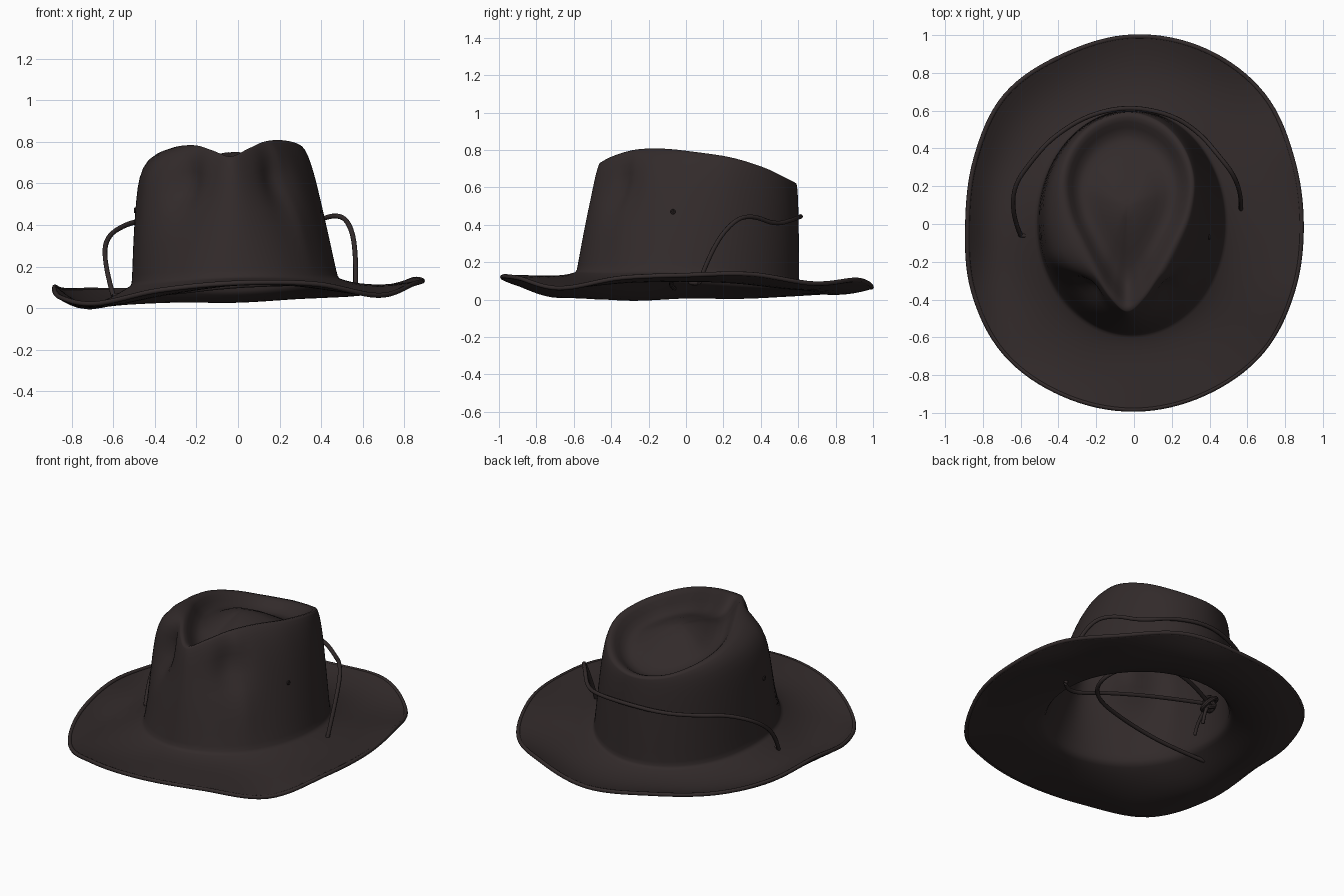
import bpy, math
from mathutils import Vector

cube = bpy.data.objects.get("Cube")
if cube:
    bpy.data.objects.remove(cube)

N = 128


def material(name, rgb):
    m = bpy.data.materials.new(name)
    m.use_nodes = True
    m.diffuse_color = (*rgb, 1)
    bsdf = m.node_tree.nodes["Principled BSDF"]
    bsdf.inputs["Base Color"].default_value = (*rgb, 1)
    bsdf.inputs["Roughness"].default_value = 0.9
    return m


felt = material("dark brown felt", (0.032, 0.0235, 0.0235))
leather = material("dark leather cord", (0.030, 0.022, 0.022))


def around(table, i):
    """Smooth closed interpolation of evenly spaced values."""
    k = len(table)
    u = i * k / N
    a, t = int(u), u % 1
    p0, p1, p2, p3 = (table[(a + j) % k] for j in (-1, 0, 1, 2))
    return p1 + 0.5 * t * (p2 - p0 + t * (2 * p0 - 5 * p1 + 4 * p2 - p3
                                          + t * (3 * (p1 - p2) + p3 - p0)))


def mirrored(half):
    """Right-half values from back to front become a full turn from +x."""
    front_to_back = half[::-1]
    loop = front_to_back + half[1:-1]      # starts at the front, runs by +x
    return loop[4:] + loop[:4]


def smoothstep(a, b, x):
    t = min(1, max(0, (x - a) / (b - a)))
    return t * t * (3 - 2 * t)


# Brim outline, edge height, sag and crown seam height, anticlockwise from +x
brim_r = [.895, .915, .975, 1, 1, .975, .97, .915, .89, .93, .975, .985, .99, .98, .965, .92]
edge_z = [.14, .145, .095, .115, .075, .09, .095, .095, .11, .06, .03, .095, .13, .125, .07, .125]
sag = [.015, .02, .015, .03, .02, .025, .04, .06, .075, .06, .02, .015, 0, 0, 0, .015]
seam_z = [.115, .08, .05, .05, .08, .10, .12, .12]

# Teardrop crest of the crown
half_w = [0, .17, .29, .345, .32, .245, .165, .085, 0]
crest_y = mirrored([.59, .535, .41, .24, .05, -.12, -.27, -.39, -.46])
crest_z = mirrored([.62, .645, .70, .75, .78, .80, .797, .765, .73])
crest_x = mirrored(half_w)
crest_x = [w if i <= 4 or i >= 12 else -w for i, w in enumerate(crest_x)]


def angle(i):
    return 2 * math.pi * i / N


def edge_point(i):
    r = around(brim_r, i) - .008
    return Vector((r * math.cos(angle(i)), r * math.sin(angle(i)), around(edge_z, i)))


def seam_point(i):
    return Vector((-.015 + .495 * math.cos(angle(i)), .01 + .595 * math.sin(angle(i)),
                   around(seam_z, i)))


def crest_point(i):
    x = around(crest_x, i)
    return Vector((x - .035, around(crest_y, i),
                   around(crest_z, i) + .09 * min(x, 0) + .03 * max(x, 0)))


def brim_ring(s):
    ring = []
    for i in range(N):
        p = seam_point(i).lerp(edge_point(i), s)
        p.z -= around(sag, i) * math.sin(math.pi * s ** 1.3)
        p.z += .03 * (1 - s) ** 6
        ring.append(p)
    return ring


def wall_ring(h, f):
    ring = []
    for i in range(N):
        a, b = seam_point(i), crest_point(i)
        a.z += .03
        c, s = math.cos(angle(i)), math.sin(angle(i))
        # front and left walls lean in, the right wall stays upright
        f_side = f * (1 - .38 * smoothstep(.3, .9, -c) * (1 - h ** 10))
        lean = max(.8 * smoothstep(.3, .85, -s), .65 * smoothstep(.2, .9, c))
        k = f_side + (h - f_side) * lean
        # thumb pinch on both sides of the front
        pinch = .27 if c < 0 else .2
        k += pinch * math.exp(-((s + .74) / .16) ** 2) * math.exp(-((h - .7) / .18) ** 2)
        p = a.lerp(b, k)
        p.z = a.z + (b.z - a.z) * h
        ring.append(p)
    return ring


def dent_ring(s, drop):
    c = Vector((-.035, .1, .75))
    ring = []
    for i in range(N):
        p = c.lerp(crest_point(i), s)
        p.z -= drop
        ring.append(p)
    return ring


# Hat shell: brim edge, crown wall, crest, dent
rings = [brim_ring(s) for s in (1, .97, .92, .84, .74, .62, .5, .38, .27, .17, .1, .05, .02)]
rings += [wall_ring(h, f) for h, f in (
    (.015, -.02), (.06, .005), (.16, .03), (.28, .06), (.4, .1), (.52, .15), (.63, .21),
    (.73, .28), (.81, .37), (.88, .48), (.94, .63), (.98, .8), (1, .95))]
rings += [dent_ring(s, d) for s, d in (
    (.95, .003), (.9, .018), (.84, .045), (.77, .07), (.69, .08), (.58, .072),
    (.45, .05), (.3, .025), (.15, .008), (.05, .002))]

verts = [p for ring in rings for p in ring]
faces = [(k * N + i, k * N + (i + 1) % N, (k + 1) * N + (i + 1) % N, (k + 1) * N + i)
         for k in range(len(rings) - 1) for i in range(N)]
last = (len(rings) - 1) * N
faces.append(tuple(range(last, last + N)))

mesh = bpy.data.meshes.new("hat_shell")
mesh.from_pydata(verts, [], faces)
mesh.materials.append(felt)
shell = bpy.data.objects.new("hat_shell", mesh)
bpy.context.collection.objects.link(shell)
mesh.polygons.foreach_set("use_smooth", [True] * len(faces))
thick = shell.modifiers.new("felt_thickness", 'SOLIDIFY')
thick.thickness = .018
thick.offset = -1


def tube(name, points, radius, mat, closed=False, kind='NURBS'):
    curve = bpy.data.curves.new(name, 'CURVE')
    curve.dimensions = '3D'
    curve.bevel_depth = radius
    curve.bevel_resolution = 2
    curve.use_fill_caps = True
    sp = curve.splines.new(kind)
    sp.points.add(len(points) - 1)
    for q, p in zip(sp.points, points):
        q.co = (*p, 1)
    sp.use_cyclic_u = closed
    if kind == 'NURBS':
        sp.order_u = 3
        sp.use_endpoint_u = not closed
        sp.resolution_u = 8
    curve.materials.append(mat)
    ob = bpy.data.objects.new(name, curve)
    bpy.context.collection.objects.link(ob)


# Rolled binding on the brim edge
binding = [edge_point(i) - Vector((0, 0, .009)) for i in range(N)]
tube("brim_binding", binding, .012, felt, True, 'POLY')

# Cord round the back of the crown, dropping through the brim on both sides
tube("chin_cord", [
    (-.60, -.06, .06), (-.64, .03, .2), (-.64, .2, .34), (-.53, .35, .41),
    (-.43, .46, .42), (-.25, .575, .43), (-.03, .625, .45), (.2, .58, .43),
    (.35, .48, .40), (.45, .36, .45), (.53, .26, .43), (.57, .14, .28),
    (.565, .07, .09)], .012, leather)

# Loose cords crossing the opening to the knot
knot_at = (-.39, .2, .25)
tube("inner_cord_straight", [(.565, .07, .09), (.5, 0, .08), (.25, .06, .15),
                             (-.1, .15, .21), knot_at], .012, leather)
tube("inner_cord_loop", [(-.60, -.06, .06), (-.35, -.08, .07), (-.03, -.08, .11),
                         (.33, .02, .12), (.41, .25, .14), (.18, .36, .24),
                         (-.12, .34, .27), knot_at], .012, leather)
for dx, dy in ((.05, .03), (0, -.1)):
    tube("cord_end", [knot_at, (-.4 + dx, .18 + dy, .2),
                      (-.41 + dx, .15 + dy, .12)], .01, leather)

# Knot of the cord ends
for tilt, radius in ((.3, .05), (1.2, .04), (2.2, .03)):
    bpy.ops.mesh.primitive_torus_add(major_radius=radius, minor_radius=.013,
                                     major_segments=24, minor_segments=8,
                                     location=knot_at, rotation=(tilt, .6, 0))
    knot = bpy.context.object
    knot.name = "cord_knot"
    knot.data.materials.append(leather)
    bpy.ops.object.shade_smooth_by_angle()

# Vent eyelets on both sides of the crown
for side, x in (("left", .40), ("right", -.495)):
    bpy.ops.mesh.primitive_torus_add(major_radius=.009, minor_radius=.005,
                                     major_segments=16, minor_segments=6,
                                     location=(x, -.07, .47), rotation=(0, math.pi / 2, 0))
    eyelet = bpy.context.object
    eyelet.name = side + "_eyelet"
    eyelet.data.materials.append(leather)
    bpy.ops.object.shade_smooth_by_angle()
